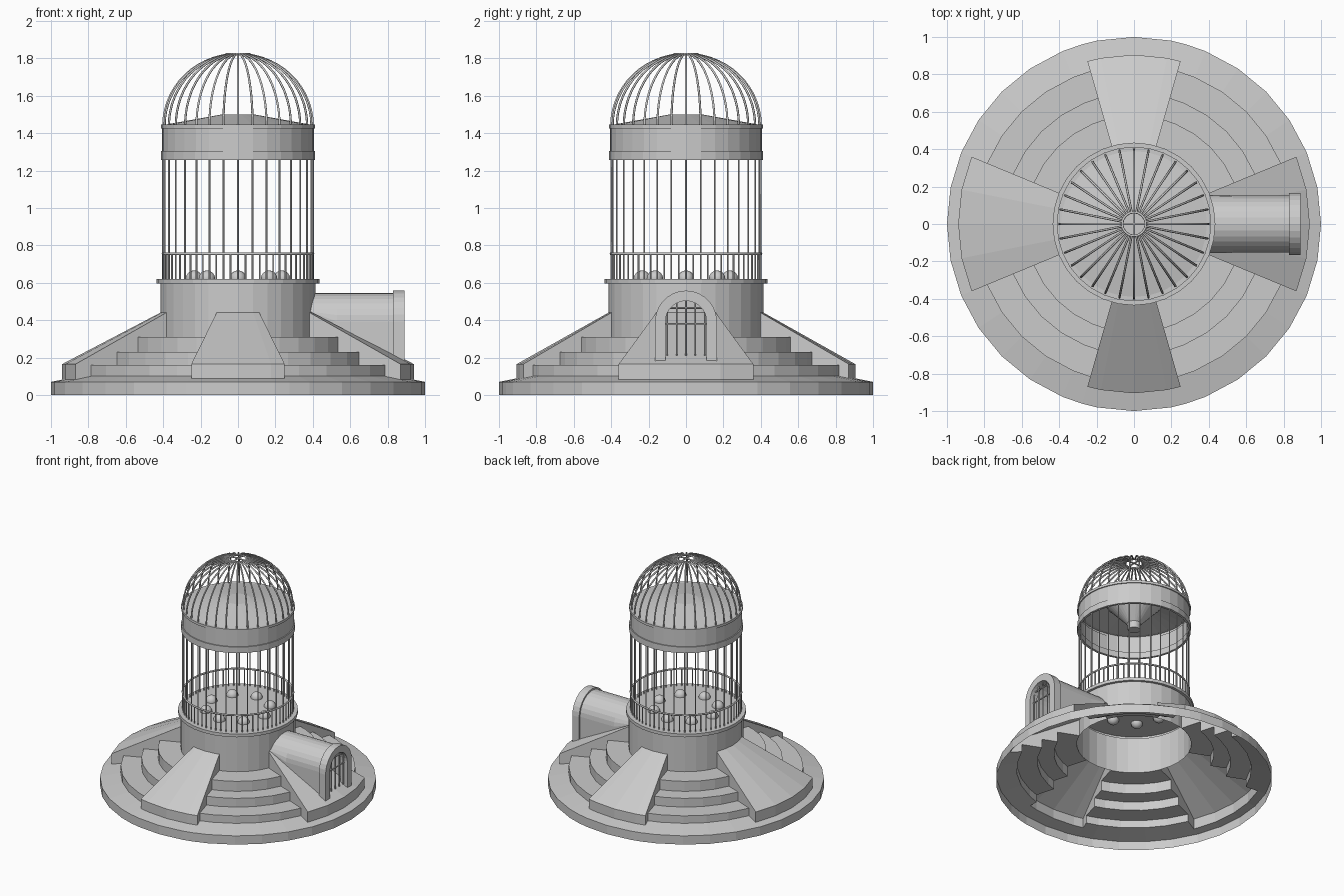
import bpy, bmesh
from math import sin, cos, pi, radians

if "Cube" in bpy.data.objects:
    bpy.data.objects.remove(bpy.data.objects["Cube"])

N = 32
STEP = 360 / N
DRUM_R = 0.415


def finish(name, bm):
    bmesh.ops.remove_doubles(bm, verts=bm.verts, dist=1e-5)
    bmesh.ops.recalc_face_normals(bm, faces=bm.faces)
    me = bpy.data.meshes.new(name)
    bm.to_mesh(me)
    bm.free()
    ob = bpy.data.objects.new(name, me)
    bpy.context.collection.objects.link(ob)
    return ob


def polar(r, deg, z):
    a = radians(deg)
    return (r * cos(a), r * sin(a), z)


def sweep(bm, profile, a0=0, a1=360):
    """Revolve an (r, z) profile from angle a0 to a1, with breaks on the 32-gon."""
    inner = [k * STEP for k in range(-N, 2 * N) if a0 + .01 < k * STEP < a1 - .01]
    angles = [a0] + inner + [a1]
    for a, b in zip(angles, angles[1:]):
        for (r0, z0), (r1, z1) in zip(profile, profile[1:]):
            pts = [polar(r0, a, z0), polar(r0, b, z0)]
            pts += [polar(r1, b, z1), polar(r1, a, z1)] if r1 > 0 else [(0, 0, z1)]
            if r0 == 0:
                pts.pop(0)
            bm.faces.new([bm.verts.new(p) for p in pts])


def lathe(name, profile):
    bm = bmesh.new()
    sweep(bm, profile)
    return finish(name, bm)


def wires(name, paths, radius, cyclic=False):
    cu = bpy.data.curves.new(name, 'CURVE')
    cu.dimensions = '3D'
    cu.bevel_depth = radius
    cu.bevel_resolution = 1
    cu.use_fill_caps = True
    for path in paths:
        sp = cu.splines.new('POLY')
        sp.points.add(len(path) - 1)
        for p, co in zip(sp.points, path):
            p.co = (*co, 1)
        sp.use_cyclic_u = cyclic
    ob = bpy.data.objects.new(name, cu)
    bpy.context.collection.objects.link(ob)
    return ob


def ring(r, z):
    return [polar(r, k * STEP, z) for k in range(N)]


# Hollow stepped base, broken by four ramps (centre angle, half width, outer radius)
stairs = [(.85, .10), (.85, .16), (.70, .16), (.70, .23), (.58, .23), (.58, .31), (DRUM_R, .31)]
skirt = [(1, 0), (1, .07)]
ramps = [(0, 22.5, .94), (90, 16, .905), (180, 22.5, .94), (270, 16, .905)]
steps = bmesh.new()
for i, (c, half, R) in enumerate(ramps):
    nxt = ramps[(i + 1) % 4]
    sweep(steps, skirt + stairs, c + half, c + 90 - nxt[1])
    foot = .07 + (1 - R) * .2
    slope = [(R, foot), (R, .165), (DRUM_R, .44)]
    sweep(steps, skirt + [(R, foot)], c - half, c + half)
    ramp = bmesh.new()
    sweep(ramp, slope, c - half, c + half)
    for a in (c - half, c + half):
        ramp.faces.new([ramp.verts.new(polar(r, a, z)) for r, z in slope + stairs[::-1]])
    finish(f"ramp_{i + 1}", ramp)
finish("stepped_base", steps)

# Drum with rim and cage floor
lathe("drum", [(DRUM_R, .31), (DRUM_R, .595), (.435, .595), (.435, .62), (0, .62)])

# Eight floor knobs
bm = bmesh.new()
for k in range(8):
    v = bmesh.ops.create_uvsphere(bm, u_segments=12, v_segments=8, radius=.044)['verts']
    bmesh.ops.translate(bm, verts=v, vec=polar(.235, k * 45, .622))
knobs = finish("floor_knobs", bm)
knobs.data.polygons.foreach_set("use_smooth", [True] * len(knobs.data.polygons))

# Cage bars and low railing
wires("cage_bars", [[polar(.4, k * STEP, .62), polar(.4, k * STEP, 1.27)] for k in range(N)], .005)
wires("railing_bars", [[polar(.4, (k + .5) * STEP, .62), polar(.4, (k + .5) * STEP, .755)]
                       for k in range(N)], .005)
wires("railing_ring", [ring(.402, .755)], .007, True)

# Upper band with shallow roof, funnel hanging inside
lathe("upper_band", [(.395, 1.305), (.395, 1.257), (.413, 1.257), (.413, 1.305), (.405, 1.305),
                     (.405, 1.425), (.413, 1.425), (.413, 1.445), (.39, 1.445),
                     (.09, 1.499), (0, 1.5)])
lathe("funnel", [(.2, 1.475), (.05, 1.315), (.045, 1.265), (0, 1.265)])

# Wire dome: every eighth rib runs to the apex
ribs = []
for k in range(N):
    end = 90 if k % 8 == 0 else 81
    ribs.append([polar(.4 * cos(radians(t * end / 14)), k * STEP,
                       1.44 + .384 * sin(radians(t * end / 14))) for t in range(15)])
wires("dome_ribs", ribs, .006)
wires("dome_ring", [ring(.063, 1.821)], .007, True)


# Arched tunnel over the right-hand ramp
def ramp_z(x):
    return .44 - (x - DRUM_R) * .275 / .525


def arch(r, x, cz=.393, n=14):
    pts = [(x, r, ramp_z(x) - .01)]
    pts += [(x, r * cos(pi * i / n), cz + r * sin(pi * i / n)) for i in range(n + 1)]
    # keep the jamb foot below the spring line near the drum
    pts += [(x, -r, ramp_z(x) - .01)]
    return [(px, py, max(pz, ramp_z(x) - .01)) for px, py, pz in pts]


def loft(name, loops, closed=False):
    bm = bmesh.new()
    rows = [[bm.verts.new(p) for p in lp] for lp in loops]
    pairs = list(zip(rows, rows[1:])) + ([(rows[-1], rows[0])] if closed else [])
    for a, b in pairs:
        for i in range(len(a) - 1):
            bm.faces.new([a[i], a[i + 1], b[i + 1], b[i]])
    if closed:
        for i in (0, -1):
            bm.faces.new([row[i] for row in rows])
    bmesh.ops.dissolve_degenerate(bm, edges=bm.edges, dist=1e-5)
    return finish(name, bm)


loft("tunnel", [arch(.152, .385), arch(.152, .53), arch(.152, .85)])
loft("tunnel_frame", [arch(.165, .83), arch(.165, .89), arch(.11, .89), arch(.11, .83)], True)

# Portcullis in the tunnel mouth
gate = []
for y in (-.1, -.05, 0, .05, .1):
    gate.append([(.86, y, .21), (.86, y, .393 + (.113 ** 2 - y ** 2) ** .5)])
for z in (.38, .465):
    w = (.115 ** 2 - (z - .393) ** 2) ** .5
    gate.append([(.86, -w, z), (.86, w, z)])
wires("portcullis", gate, .005)
